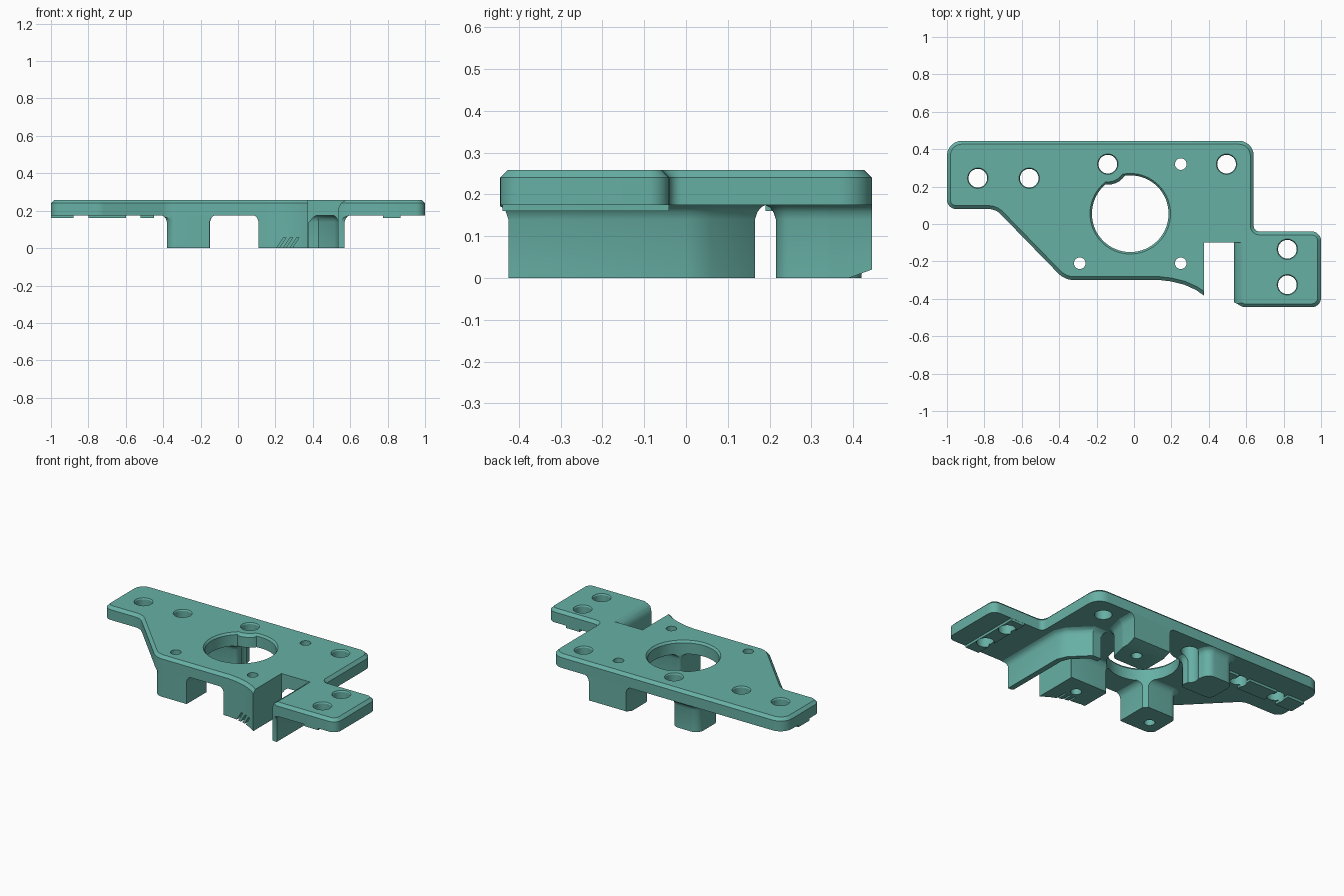
import bpy, bmesh, math
from mathutils import Vector, Matrix

if "Cube" in bpy.data.objects:
    bpy.data.objects.remove(bpy.data.objects["Cube"])

teal = bpy.data.materials.new("teal plastic")
teal.diffuse_color = (0.136, 0.434, 0.376, 1)
teal.use_nodes = True
teal.node_tree.nodes["Principled BSDF"].inputs["Base Color"].default_value = teal.diffuse_color


def rounded(corners, seg=7):
    """Counter-clockwise outline from (x, y, radius) corners."""
    out = []
    for i, (x, y, r) in enumerate(corners):
        p = Vector((x, y))
        if r == 0:
            out.append(p)
            continue
        u = (Vector(corners[i - 1][:2]) - p).normalized()
        v = (Vector(corners[(i + 1) % len(corners)][:2]) - p).normalized()
        half = u.angle(v) / 2
        c = p + (u + v).normalized() * (r / math.sin(half))
        a = p + u * (r / math.tan(half)) - c
        b = p + v * (r / math.tan(half)) - c
        turn = math.atan2(a.x * b.y - a.y * b.x, a.dot(b))
        out += [c + Matrix.Rotation(turn * k / seg, 2) @ a for k in range(seg + 1)]
    return out


def offset(pts, d):
    res = []
    for i, p in enumerate(pts):
        e1 = (p - pts[i - 1]).normalized()
        e2 = (pts[(i + 1) % len(pts)] - p).normalized()
        n1, n2 = Vector((e1.y, -e1.x)), Vector((e2.y, -e2.x))
        res.append(p + (n1 + n2) * (d / max(0.4, 1 + n1.dot(n2))))
    return res


def prism(name, pts, levels):
    """Stack of offset copies of an outline; levels are (height, offset)."""
    bm = bmesh.new()
    rings = [[bm.verts.new((q.x, q.y, z)) for q in offset(pts, d)] for z, d in levels]
    n = len(pts)
    for lo, hi in zip(rings, rings[1:]):
        for i in range(n):
            j = (i + 1) % n
            bm.faces.new((lo[i], lo[j], hi[j], hi[i]))
    bm.faces.new(rings[0][::-1])
    bm.faces.new(rings[-1])
    bmesh.ops.recalc_face_normals(bm, faces=bm.faces)
    me = bpy.data.meshes.new(name)
    bm.to_mesh(me)
    bm.free()
    ob = bpy.data.objects.new(name, me)
    bpy.context.collection.objects.link(ob)
    me.materials.append(teal)
    return ob


def box(name, x0, x1, y0, y1, z0, z1):
    pts = [Vector(p) for p in ((x0, y0), (x1, y0), (x1, y1), (x0, y1))]
    return prism(name, pts, [(z0, 0), (z1, 0)])


def xz_prism(name, pts, y0, y1):
    """Profile in x and z, extruded along y."""
    ob = prism(name, [Vector(p) for p in pts], [(-y1, 0), (-y0, 0)])
    for v in ob.data.vertices:
        x, z, y = v.co
        v.co = (x, -y, z)
    return ob


def circle(x, y, r, n):
    return [Vector((x + r * math.cos(2 * math.pi * k / n), y + r * math.sin(2 * math.pi * k / n)))
            for k in range(n)]


def boolean(ob, tool, op):
    bpy.context.view_layer.objects.active = ob
    m = ob.modifiers.new("cut", 'BOOLEAN')
    m.operation, m.object, m.solver = op, tool, 'EXACT'
    bpy.ops.object.modifier_apply(modifier=m.name)


# Mounting plate with chamfered top edge
outline = rounded([
    (-1, 0.08, 0.05), (-0.74, 0.08, 0.09), (-0.37, -0.30, 0.12), (0.14, -0.30, 0),
    (0.20, -0.307, 0), (0.27, -0.325, 0), (0.33, -0.352, 0), (0.40, -0.40, 0),
    (0.50, -0.40, 0), (0.585, -0.445, 0), (1, -0.445, 0.05), (1, -0.04, 0.05),
    (0.64, -0.04, 0.03), (0.64, 0.445, 0.08), (-1, 0.445, 0.08)])
TOP = 0.258
plate = prism("mounting_plate", outline, [(0.175, 0), (0.24, 0), (TOP, -0.018)])

# Pillars flaring into the plate
flare = [(0, 0), (0.14, 0), (0.158, 0.006), (0.169, 0.015), (0.176, 0.028)]
front_left = prism("front_left_pillar", rounded([
    (-0.38, -0.27, 0.02), (-0.34, -0.31, 0.02), (-0.15, -0.31, 0.02),
    (-0.15, -0.08, 0.02), (-0.38, -0.08, 0.04)]), flare)
front_right = prism("front_right_pillar", rounded([
    (0.11, -0.42, 0), (0.40, -0.42, 0), (0.40, -0.10, 0.02), (0.11, -0.10, 0.02)]), flare)
back_left = prism("back_left_pillar", rounded([
    (-0.38, 0.215, 0.04), (-0.15, 0.215, 0.03), (-0.20, 0.42, 0.05),
    (-0.38, 0.42, 0.05)]), flare)
back_right = prism("back_right_pillar", rounded([
    (0.11, 0.215, 0.03), (0.34, 0.215, 0.04), (0.37, 0.34, 0.03), (0.37, 0.46, 0),
    (0.11, 0.46, 0)]), flare)

# Thin side wall bending behind the slot
wall = prism("side_wall", [Vector(p) for p in (
    (0.535, -0.425), (0.57, -0.425), (0.57, 0.0), (0.545, 0.06), (0.44, 0.165),
    (0.38, 0.165), (0.38, 0.13), (0.43, 0.13), (0.515, 0.05), (0.535, 0.0))], flare)

# Locating ribs under both ends
left_rib = box("left_rib", -0.999, -0.45, 0.19, 0.30, 0.16, 0.176)
right_rib = box("right_rib", 0.775, 0.87, -0.439, -0.041, 0.16, 0.176)

parts = [plate, front_left, front_right, back_left, back_right, wall, left_rib, right_rib]
tools = []

# Keep the supports within the plate outline
envelope = prism("envelope", outline, [(-0.1, 0), (0.4, 0)])
tools.append(envelope)
for p in parts[1:6]:
    boolean(p, envelope, 'INTERSECT')

# Central bore, then a solid boss around the neighbouring screw hole
bore = prism("bore", circle(-0.02, 0.055, 0.205, 64), [(-0.1, 0), (0.245, 0), (0.27, 0.02)])
boss = prism("boss", circle(-0.14, 0.32, 0.11, 32), [(0.175, 0), (0.24, 0), (TOP, -0.015)])
tools += [bore, boss]
for p in parts[:5]:
    boolean(p, bore, 'DIFFERENCE')
boolean(plate, boss, 'UNION')

# Slot with a rounded upper edge on one side
slot = xz_prism("slot", [(0.375, -0.1), (0.535, -0.1), (0.535, 0.20), (0.54, 0.222),
                         (0.552, 0.242), (0.58, 0.2585), (0.58, 0.3), (0.375, 0.3)], -0.6, -0.10)
tools.append(slot)
for p in (plate, front_right, wall):
    boolean(p, slot, 'DIFFERENCE')

# Screw holes
holes = [(-0.835, 0.245, 0.05, [plate, left_rib]), (-0.56, 0.245, 0.05, [plate, left_rib]),
         (-0.14, 0.32, 0.05, [plate, back_left]), (0.495, 0.32, 0.05, [plate]),
         (0.82, -0.135, 0.05, [plate, right_rib]), (0.82, -0.325, 0.05, [plate, right_rib]),
         (0.25, 0.32, 0.031, [plate, back_right]), (-0.29, -0.21, 0.031, [plate, front_left]),
         (0.25, -0.21, 0.031, [plate, front_right])]
for x, y, r, hit in holes:
    rim = 0.012 if r > 0.04 else 0.0
    drill = prism("drill", circle(x, y, r, 32), [(-0.1, 0), (0.25, 0), (0.27, rim)])
    tools.append(drill)
    for p in hit:
        boolean(p, drill, 'DIFFERENCE')

# Rib gaps around the left holes
for x in (-0.84, -0.56):
    gap = box("gap", x - 0.04, x + 0.04, 0.1, 0.4, 0.1, 0.2)
    tools.append(gap)
    boolean(left_rib, gap, 'DIFFERENCE')

# Slanted grooves at the foot of the front right pillar
for x in (0.20, 0.235, 0.27):
    groove = xz_prism("groove", [(x, -0.01), (x + 0.013, -0.01), (x + 0.058, 0.058),
                                 (x + 0.045, 0.058)], -0.42, -0.26)
    tools.append(groove)
    boolean(front_right, groove, 'DIFFERENCE')

# Sloped foot at the back edge
foot = box("foot", 0, 0.5, 0, 0.2, -0.2, 0)
foot.location = (0, 0.39, 0)
foot.rotation_euler = (math.atan2(0.02, 0.055), 0, 0)
tools.append(foot)
bpy.context.view_layer.update()
boolean(back_right, foot, 'DIFFERENCE')

for t in tools:
    bpy.data.objects.remove(t)

# Smooth rounded areas, crisp edges
for p in parts:
    bpy.ops.object.select_all(action='DESELECT')
    p.select_set(True)
    bpy.context.view_layer.objects.active = p
    bpy.ops.object.shade_smooth_by_angle(angle=math.radians(30))
